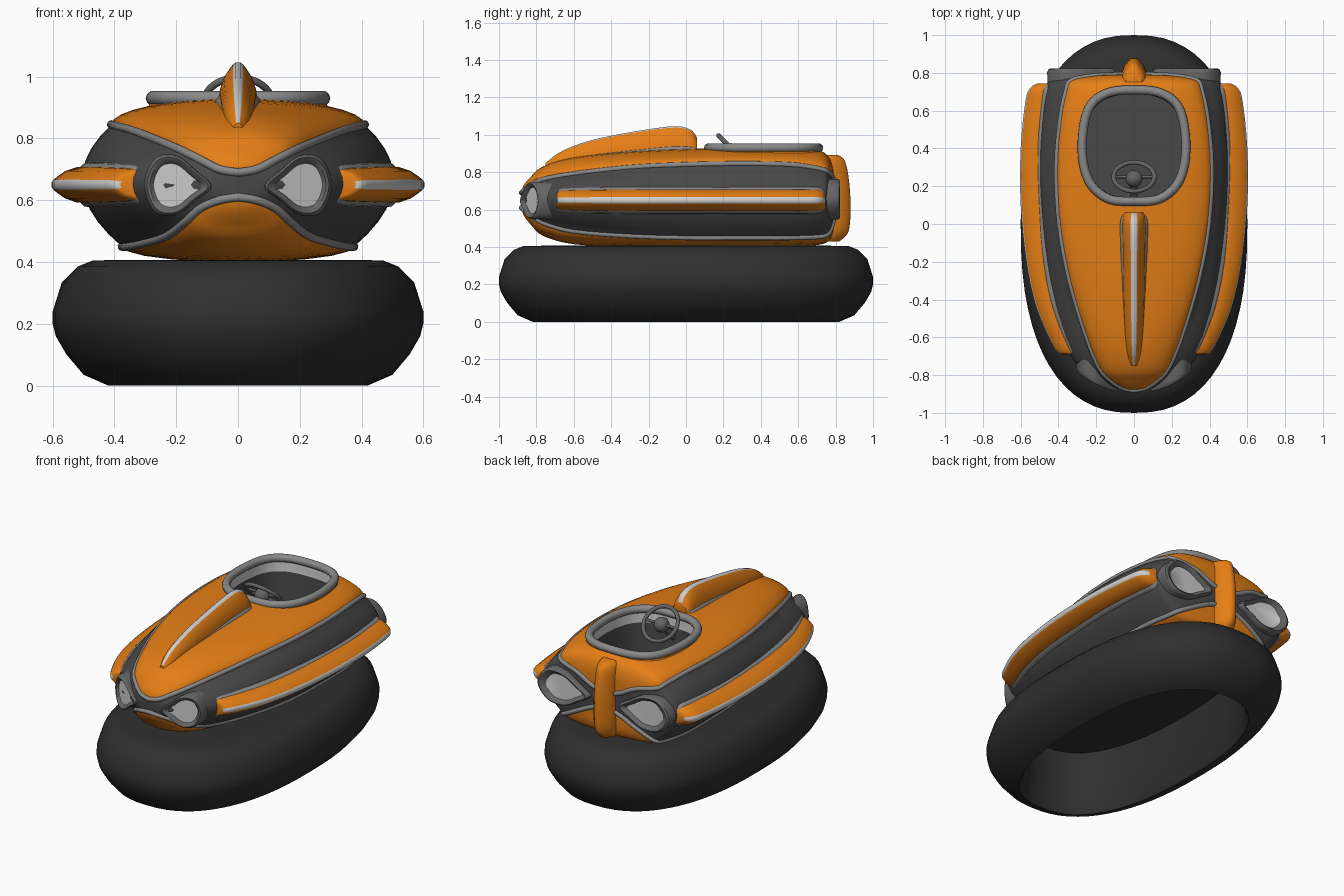
import bpy, bmesh, math
from mathutils import Vector, Matrix

if "Cube" in bpy.data.objects:
    bpy.data.objects.remove(bpy.data.objects["Cube"])

COLORS = {"orange": (0.78, 0.21, 0.008), "rubber black": (0.028, 0.028, 0.028),
          "dark grey": (0.065, 0.065, 0.065), "trim grey": (0.25, 0.25, 0.25),
          "lamp grey": (0.13, 0.13, 0.13), "light grey": (0.62, 0.62, 0.62)}
MATS = {}
for n, c in COLORS.items():
    MATS[n] = bpy.data.materials.new(n)
    MATS[n].diffuse_color = (*c, 1)


def smooth(pts, n, closed=False):
    """Catmull-Rom resampling of a list of tuples, n steps per interval."""
    out, m = [], len(pts)
    get = (lambda i: pts[i % m]) if closed else (lambda i: pts[min(max(i, 0), m - 1)])
    for i in range(m if closed else m - 1):
        for k in range(n):
            t = k / n
            out.append(tuple(0.5 * (2 * b + (c - a) * t + (2 * a - 5 * b + 4 * c - d) * t * t
                                    + (3 * b - a - 3 * c + d) * t ** 3)
                             for a, b, c, d in zip(get(i - 1), get(i), get(i + 1), get(i + 2))))
    if not closed:
        out.append(tuple(pts[-1]))
    return out


def shade(ob, angle=40):
    bpy.ops.object.select_all(action='DESELECT')
    ob.select_set(True)
    bpy.context.view_layer.objects.active = ob
    bpy.ops.object.shade_smooth_by_angle(angle=math.radians(angle))


def loft(name, rings, mats, rule=lambda i, j: 0, caps=(0, 0), shaded=True):
    """Skin closed rings; rule(ring, point) gives each face's material."""
    bm = bmesh.new()
    vs = [[bm.verts.new(p) for p in r] for r in rings]
    n = len(rings[0])
    for i in range(len(vs) - 1):
        for j in range(n):
            k = (j + 1) % n
            bm.faces.new((vs[i][j], vs[i][k], vs[i + 1][k], vs[i + 1][j])).material_index = rule(i, j)
    if caps:
        bm.faces.new(vs[0]).material_index = caps[0]
        bm.faces.new(vs[-1]).material_index = caps[1]
    bmesh.ops.remove_doubles(bm, verts=bm.verts, dist=0.0004)
    bmesh.ops.recalc_face_normals(bm, faces=bm.faces)
    me = bpy.data.meshes.new(name)
    bm.to_mesh(me)
    bm.free()
    for m in mats:
        me.materials.append(MATS[m])
    ob = bpy.data.objects.new(name, me)
    bpy.context.collection.objects.link(ob)
    if shaded:
        shade(ob)
    return ob


def tube(name, pts, r, mat, cyclic=True):
    cu = bpy.data.curves.new(name, 'CURVE')
    cu.dimensions, cu.bevel_depth, cu.bevel_resolution = '3D', r, 3
    cu.use_fill_caps = True
    sp = cu.splines.new('POLY')
    sp.points.add(len(pts) - 1)
    for q, p in zip(sp.points, pts):
        q.co = (*p, 1)
    sp.use_cyclic_u = cyclic
    cu.materials.append(MATS[mat])
    ob = bpy.data.objects.new(name, cu)
    bpy.context.collection.objects.link(ob)
    return ob


# Inflated skirt: superellipse rings, hollow underneath
def oval(inset, z, n=64, e=2 / 2.4):
    f = lambda v: math.copysign(abs(v) ** e, v)
    return [((0.6 - inset) * f(math.cos(2 * math.pi * k / n)),
             (1 - inset) * f(math.sin(2 * math.pi * k / n)), z) for k in range(n)]


skirt = [(.22, .38), (.21, .2), (.195, .03), (.18, .0), (.1, .035), (.045, .1), (.01, .16), (0, .2),
         (0, .24), (.03, .335), (.08, .385), (.13, .405), (.24, .407)]
loft("skirt", [oval(d, z) for d, z in skirt], ["rubber black"])

# Hull stations: y, side x, upper seam x z, lower seam x z, top z, bottom z
hull = [(-.88, 0, 0, .69, 0, .61, .69, .61), (-.868, .10, .06, .70, .06, .60, .73, .57),
        (-.83, .19, .12, .73, .12, .575, .775, .52), (-.765, .285, .18, .76, .17, .53, .83, .46),
        (-.6, .385, .25, .79, .23, .485, .88, .415), (-.3, .455, .34, .825, .31, .46, .91, .40),
        (0, .49, .395, .84, .36, .45, .925, .40), (.3, .505, .41, .845, .375, .45, .93, .40),
        (.55, .495, .39, .84, .37, .45, .93, .40), (.7, .475, .36, .82, .34, .455, .92, .41),
        (.76, .44, .33, .80, .31, .47, .885, .43), (.785, .3, .2, .77, .2, .53, .83, .47),
        (.79, .15, .1, .72, .1, .58, .77, .53), (.793, 0, 0, .69, 0, .61, .69, .61)]
stations = smooth(hull, 4)
NB, NM, NT = 5, 10, 8


def section(s):
    y, mx, ux, uz, lx, lz, tz, bz = s
    half = []
    for k in range(NB):
        a = k / NB * math.pi / 2
        half.append((lx * math.sin(a), lz + (bz - lz) * math.cos(a)))
    cx, cz = 2 * mx - (ux + lx) / 2, 1.3 - (uz + lz) / 2
    for k in range(NM):
        t = k / NM
        half.append(((1 - t) ** 2 * lx + 2 * t * (1 - t) * cx + t * t * ux,
                     (1 - t) ** 2 * lz + 2 * t * (1 - t) * cz + t * t * uz))
    for k in range(NT + 1):
        a = k / NT * math.pi / 2
        half.append((ux * math.cos(a), uz + (tz - uz) * math.sin(a)))
    return [(x, y, z) for x, z in half] + [(-x, y, z) for x, z in half[-2:0:-1]]


H = NB + NM + NT
body = loft("body", [section(s) for s in stations], ["orange", "dark grey"],
            lambda i, j: int(NB <= (j if j < H else 2 * H - 1 - j) < NB + NM), caps=None, shaded=False)

# Cockpit opening, tub and rim
egg = [(0, .12), (.14, .135), (.24, .23), (.275, .4), (.245, .6), (.15, .69), (0, .71)]
egg = smooth(egg + [(-x, y) for x, y in egg[-2:0:-1]], 5, True)
ring = lambda s, z: [(x * s, .41 + (y - .41) * s, z) for x, y in egg]
cutter = loft("cockpit_cutter", [ring(.99, .55), ring(.99, 1.1)], ["dark grey"], shaded=False)
cutter.hide_render = True
mod = body.modifiers.new("opening", 'BOOLEAN')
mod.operation, mod.object, mod.solver = 'DIFFERENCE', cutter, 'EXACT'
bpy.context.view_layer.objects.active = body
bpy.ops.object.modifier_apply(modifier="opening")
bpy.data.objects.remove(cutter)
shade(body)
loft("cockpit_tub", [ring(1.1, .87), ring(1.02, .93), ring(.98, .93), ring(.97, .85), ring(.92, .62), ring(.1, .615)],
     ["orange", "light grey", "dark grey"], lambda i, j: (0, 0, 1, 2, 2)[i], caps=None)
# flip-proof floor plate
loft("cockpit_floor", [ring(.93, .612), ring(.93, .62)], ["dark grey"], caps=(0, 0))
tube("cockpit_rim", ring(1.0, .93), .024, "trim grey")

# Piping along both colour seams
for name, xi, zi in (("upper_trim", 2, 3), ("lower_trim", 4, 5)):
    right = [(s[xi], s[0], s[zi]) for s in stations]
    tube(name, right + [(-x, y, z) for x, y, z in right[-2:0:-1]], .014, "trim grey")

# Steering wheel, tilted back
tilt = Matrix.Rotation(math.radians(-45), 3, 'X')
c = Vector((0, .25, .92))
tube("steering_wheel", [c + tilt @ Vector((.108 * math.cos(a), .108 * math.sin(a), 0))
                        for a in (k * math.pi / 16 for k in range(32))], .012, "lamp grey")
tube("steering_column", [c - Vector((0, .01, .01)), c - Vector((0, .19, .19))], .02, "lamp grey", False)
tube("wheel_spokes", [c + Vector((-.105, 0, 0)), c + Vector((.105, 0, 0))], .008, "lamp grey", False)
bpy.ops.mesh.primitive_uv_sphere_add(segments=20, ring_count=12, radius=.045, location=c - Vector((0, .01, .01)))
hub = bpy.context.object
hub.name = "steering_hub"
hub.data.materials.append(MATS["lamp grey"])
shade(hub)

# Fins: rows of (position along, inner, outer, half thickness)
PROFILE = [(0, 1), (.35, .95), (.65, .74), (.85, .45), (.95, .28), (1, .13)]


def fin(name, rows, place, stripe=True, gasket=True):
    rows = smooth(rows, 4)

    def rings(reach, fat):
        prof = PROFILE + [(f, -g) for f, g in PROFILE[::-1]]
        return [[place(a, i + (o - i) * f * reach, h * g * fat) for f, g in prof] for a, i, o, h in rows]
    loft(name, rings(1, 1), ["orange", "light grey"], lambda i, j: int(stripe and 4 <= j <= 6))
    if gasket:
        loft(name + "_gasket", rings(.42, 1.22), ["trim grey"])


side = [(-.69, .30, .38, .035), (-.66, .32, .42, .053), (-.45, .40, .515, .058), (-.2, .45, .57, .06),
        (.1, .47, .6, .06), (.4, .48, .6, .06), (.65, .46, .575, .06), (.72, .45, .55, .055), (.745, .44, .51, .035)]
for s, tag in ((1, "left"), (-1, "right")):
    fin(tag + "_side_fin", side, lambda a, r, h: (s * r, a, .65 + h))
fin("top_fin", [(-.75, .81, .85, .02), (-.65, .85, .92, .042), (-.45, .87, .985, .055), (-.1, .90, 1.043, .062),
                (.02, .905, 1.03, .062), (.06, .905, .98, .05)], lambda a, r, h: (h, a, r))
fin("tail_fin", [(.43, .74, .82, .05), (.48, .75, .868, .07), (.6, .76, .88, .07), (.75, .76, .872, .066),
                 (.86, .74, .85, .062), (.893, .73, .81, .045)], lambda a, r, h: (h, r, a), False, False)


# Teardrop lamps: housing, rounded lip, recessed lens
def lamp(name, outline, s, surf, out):
    pts = smooth(outline, 5, True)
    cx = sum(p[0] for p in pts) / len(pts)
    cz = sum(p[1] for p in pts) / len(pts)
    rings = []
    for k, d in ((.97, -.09), (1, .005), (.97, .02), (.9, .027), (.81, .022), (.7, .006)):
        r = [(cx + (x - cx) * k, cz + (z - cz) * k) for x, z in pts]
        rings.append([(s * x, surf(x) + out * d, z) for x, z in r])
    loft(name, rings, ["lamp grey", "light grey"], caps=(0, 1))


front = [(.085, .645), (.135, .695), (.2, .745), (.27, .735), (.305, .65), (.27, .562), (.2, .552), (.135, .6)]
rear = [(.1, .65), (.17, .7), (.27, .755), (.39, .755), (.46, .655), (.39, .56), (.27, .55), (.17, .6)]
for s, tag in ((1, "left"), (-1, "right")):
    lamp(tag + "_headlight", front, s, lambda x: -.872 + 1.25 * x * x, -1)
    lamp(tag + "_tail_light", rear, s, lambda x: .797, 1)

for m in bpy.data.materials:
    if m.users and not m.is_grease_pencil:
        m.use_nodes = True
        m.node_tree.nodes["Principled BSDF"].inputs["Base Color"].default_value = m.diffuse_color
